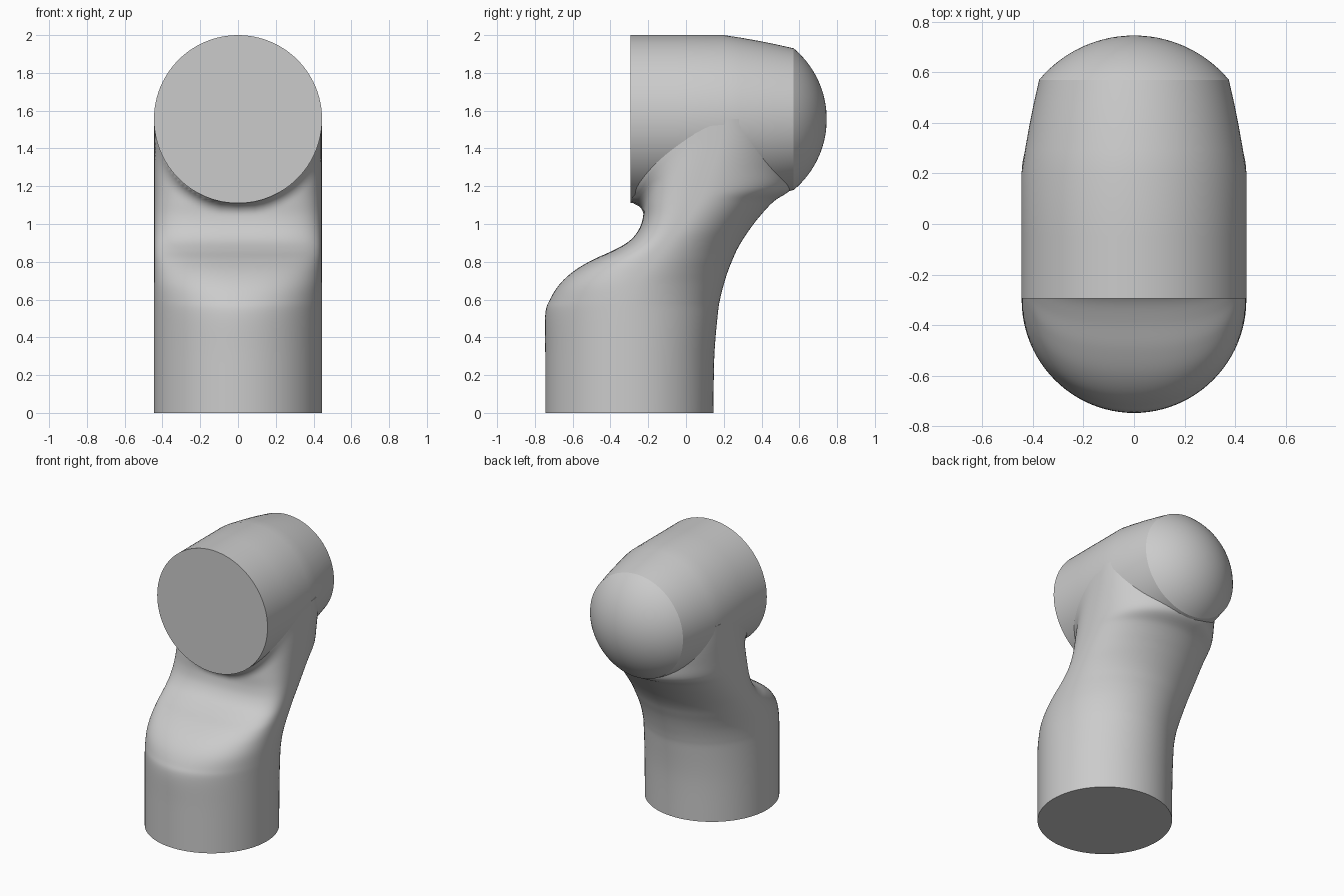
import bpy
import bmesh
from math import sin, cos, pi, radians, hypot, sqrt, asin

cube = bpy.data.objects.get("Cube")
if cube:
    bpy.data.objects.remove(cube, do_unlink=True)

R = 0.445        # radius of both tubes
AXIS_Z = 1.555   # height of the head axis
FACE_Y = -0.295  # plane of the flat front face
SEG = 96

grey = bpy.data.materials.new("light grey")
grey.use_nodes = True
grey.diffuse_color = (0.6, 0.6, 0.6, 1)
grey.node_tree.nodes["Principled BSDF"].inputs["Base Color"].default_value = (0.6, 0.6, 0.6, 1)


def loft(name, rings, angle):
    """Skin a list of closed rings, cap the ends and shade smooth."""
    bm = bmesh.new()
    loops = [[bm.verts.new(p) for p in ring] for ring in rings]
    for a, b in zip(loops, loops[1:]):
        for i in range(SEG):
            j = (i + 1) % SEG
            bm.faces.new((a[i], a[j], b[j], b[i]))
    bm.faces.new(loops[0][::-1])
    bm.faces.new(loops[-1])
    bmesh.ops.recalc_face_normals(bm, faces=bm.faces)
    mesh = bpy.data.meshes.new(name)
    bm.to_mesh(mesh)
    bm.free()
    obj = bpy.data.objects.new(name, mesh)
    bpy.context.collection.objects.link(obj)
    mesh.materials.append(grey)
    bpy.ops.object.select_all(action='DESELECT')
    obj.select_set(True)
    bpy.context.view_layer.objects.active = obj
    bpy.ops.object.shade_smooth_by_angle(angle=radians(angle))
    return obj


def spline(p0, p1, p2, p3, t):
    """Catmull-Rom blend of four keys."""
    return [0.5 * (2 * b + (c - a) * t + (2 * a - 5 * b + 4 * c - d) * t * t
                   + (3 * b - a - 3 * c + d) * t ** 3)
            for a, b, c, d in zip(p0, p1, p2, p3)]


# Head: straight barrel, curved taper and domed rear cap, turned about y
profile = [(FACE_Y, R), (-0.05, R), (0.2, R)]
profile += [(0.2 + 0.37 * t, R - 0.07 * (0.75 * t + 0.25 * t * t))
            for t in (0.25, 0.5, 0.75, 1)]
dome_r = 0.489
dome_c = 0.745 - dome_r
start = asin(0.375 / dome_r)
for k in range(1, 16):
    a = start * (1 - k / 15.3)
    profile.append((dome_c + dome_r * cos(a), dome_r * sin(a)))
head = [[(r * cos(2 * pi * i / SEG), y, AXIS_Z + r * sin(2 * pi * i / SEG))
         for i in range(SEG)] for y, r in profile]
loft("head_barrel", head, 11)

# Arm: height, front, widest line, back, squareness of the front
keys = [
    (0.00, -0.745, -0.30, 0.145, 2.0),
    (0.30, -0.745, -0.30, 0.15, 2.0),
    (0.52, -0.745, -0.30, 0.168, 2.0),
    (0.60, -0.72, -0.29, 0.18, 2.1),
    (0.68, -0.67, -0.26, 0.20, 2.3),
    (0.75, -0.595, -0.21, 0.222, 2.5),
    (0.81, -0.495, -0.16, 0.246, 2.7),
    (0.86, -0.385, -0.12, 0.268, 2.9),
    (0.91, -0.30, -0.08, 0.296, 3.1),
    (0.97, -0.25, -0.03, 0.336, 3.3),
    (1.04, -0.227, 0.02, 0.39, 3.4),
    (1.12, -0.222, 0.07, 0.465, 3.4),
    (1.19, -0.22, 0.10, 0.56, 3.3),
    (1.30, -0.215, 0.14, 0.57, 3.2),
    (1.43, -0.21, 0.18, 0.57, 3.0),
    (1.555, -0.20, 0.20, 0.56, 3.0),
]
FILLET = 0.068


def arm_ring(z, front, mid, back, power):
    ring = []
    for i in range(SEG):
        a = 2 * pi * i / SEG
        c, s = cos(a), sin(a)
        n = power if s < 0 else 2
        x = (R - 0.001) * (1 if c > 0 else -1) * abs(c) ** (2 / n)
        depth = abs(s) ** (2 / n)
        y = mid + depth * (back - mid) if s > 0 else mid - depth * (mid - front)
        # Concave fillet where the arm meets the underside of the head
        gap = hypot(x, z - AXIS_Z) - R
        if s < 0 and z > 1 and gap < FILLET:
            u = 1 - max(gap, 0) / FILLET
            y -= depth ** 2 * (front - FACE_Y) * (1 - sqrt(1 - u * u))
        ring.append((x, y, z))
    return ring


rings = []
for k in range(len(keys) - 1):
    around = [keys[max(0, min(len(keys) - 1, k + o))] for o in (-1, 0, 1, 2)]
    rings += [arm_ring(*spline(*around, t / 6)) for t in range(6)]
rings.append(arm_ring(*keys[-1]))
loft("arm_body", rings, 50)
